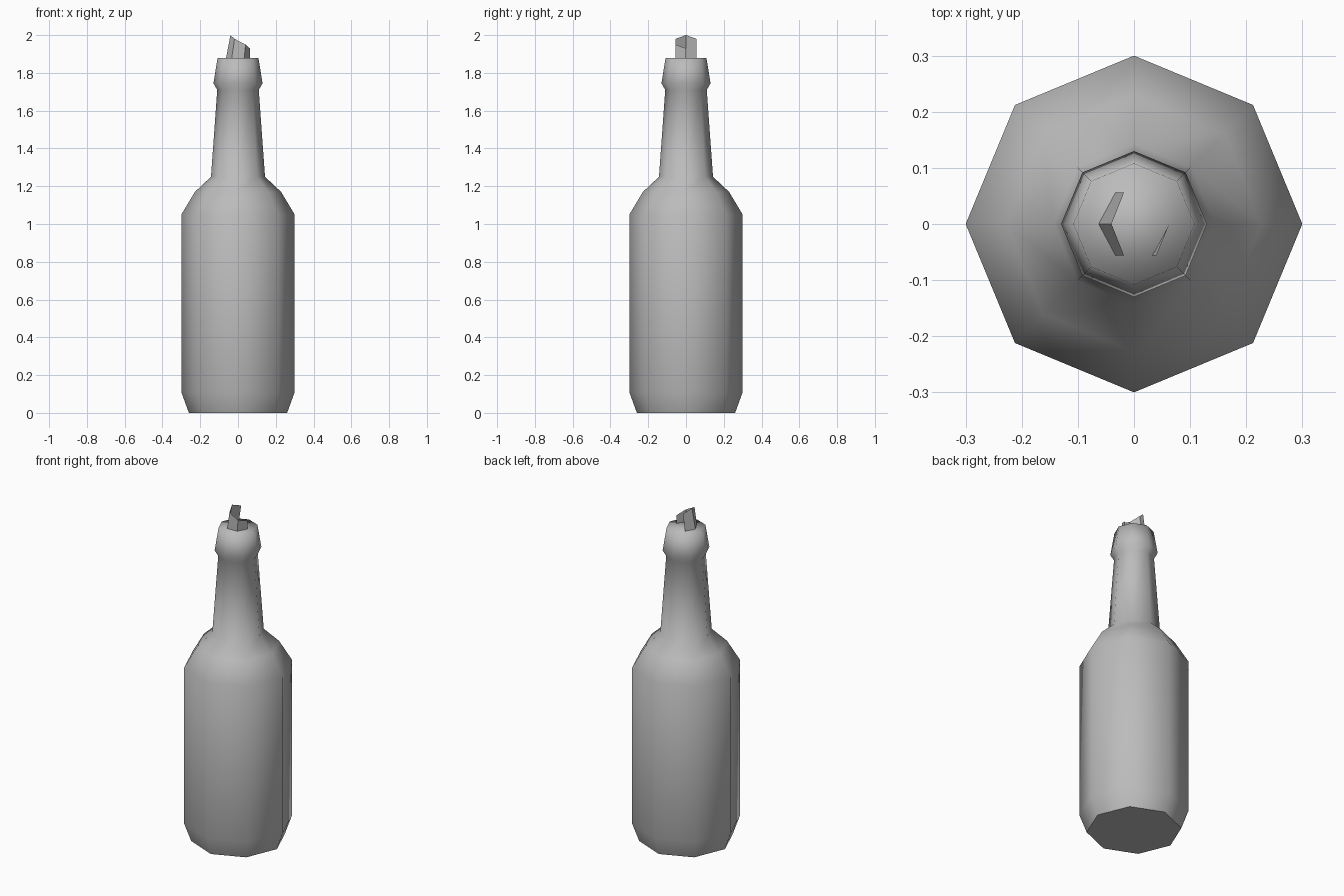
import bpy, bmesh
from math import cos, sin, tau

cube = bpy.data.objects.get("Cube")
if cube:
    bpy.data.objects.remove(cube, do_unlink=True)

# One plain grey for everything
grey = bpy.data.materials.new("plain_grey")
grey.use_nodes = True
colour = (0.5, 0.5, 0.5, 1)
grey.diffuse_color = colour
grey.node_tree.nodes["Principled BSDF"].inputs["Base Color"].default_value = colour


def add_object(name, bm):
    mesh = bpy.data.meshes.new(name)
    bm.to_mesh(mesh)
    bm.free()
    mesh.materials.append(grey)
    obj = bpy.data.objects.new(name, mesh)
    bpy.context.collection.objects.link(obj)
    return obj


def ring(bm, radius, z, sides):
    return [bm.verts.new((radius * cos(tau * i / sides), radius * sin(tau * i / sides), z))
            for i in range(sides)]


# Bottle: eight-sided lathe of (radius, height), from base to mouth
SIDES = 8
profile = [(0.26, 0), (0.3, 0.11), (0.3, 1.05), (0.228, 1.17), (0.143, 1.25),
           (0.11, 1.71), (0.13, 1.745), (0.108, 1.88)]
bm = bmesh.new()
rings = [ring(bm, r, z, SIDES) for r, z in profile]
for low, high in zip(rings, rings[1:]):
    for i in range(SIDES):
        j = (i + 1) % SIDES
        bm.faces.new((low[i], low[j], high[j], high[i]))
base = bm.faces.new(rings[0][::-1])
bm.faces.new(rings[-1])
for face in bm.faces:
    face.smooth = face is not base
for edge in base.edges:
    edge.smooth = False
add_object("bottle", bm)

# Torn stub in the mouth: four walls of an open hexagon, uneven top edge
bottom = [(-0.033, 0.056), (-0.063, 0), (-0.033, -0.056), (0.033, -0.056), (0.063, 0)]
top = [(-0.018, 0.056, 1.98), (-0.04, 0, 2), (-0.018, -0.056, 1.98),
       (0.04, -0.056, 1.95), (0.063, 0, 1.93)]
bm = bmesh.new()
low = [bm.verts.new((x, y, 1.88)) for x, y in bottom]
high = [bm.verts.new(p) for p in top]
for i in range(len(low) - 1):
    bm.faces.new((low[i], low[i + 1], high[i + 1], high[i]))
add_object("mouth_stub", bm)
